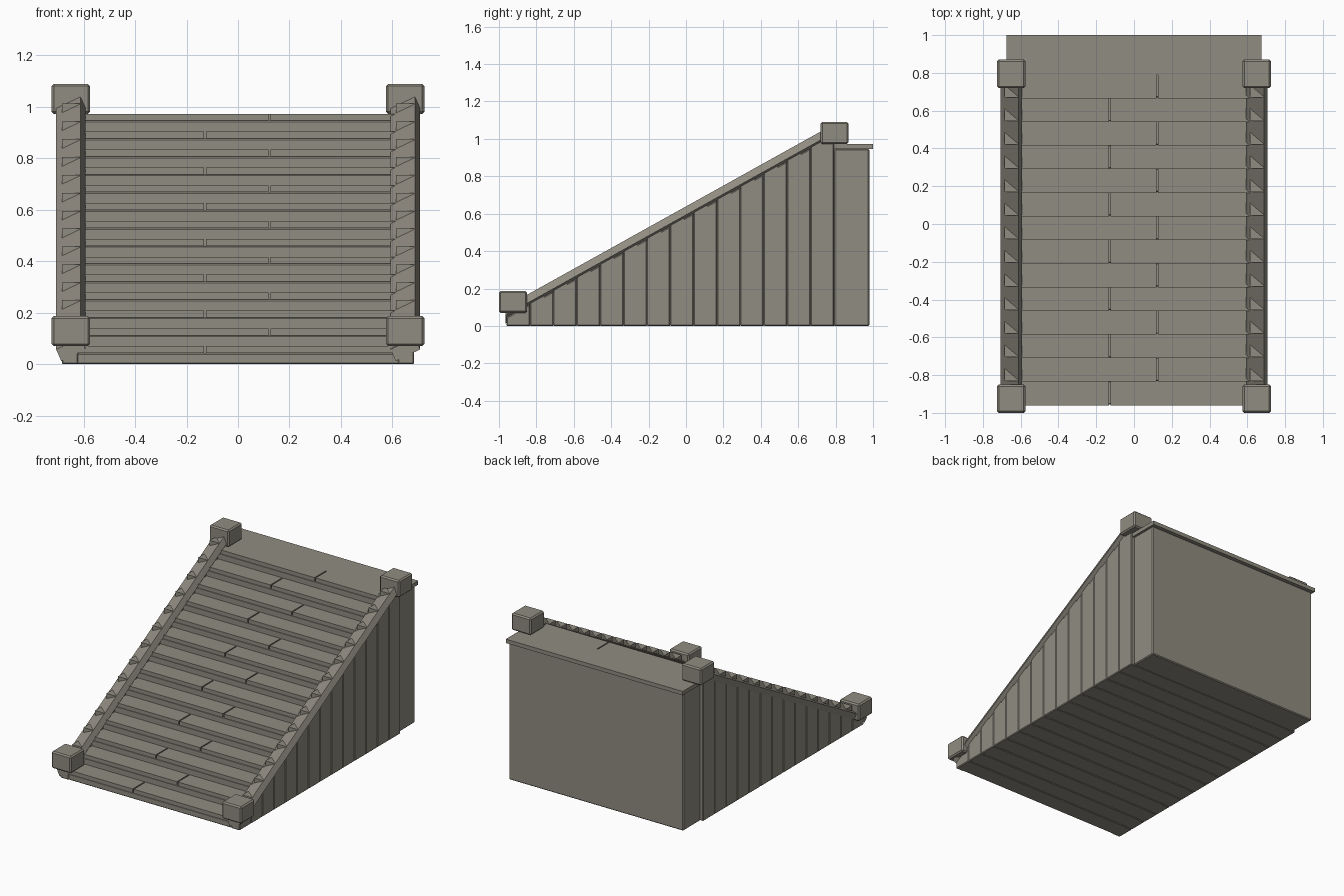
import bpy, bmesh

cube = bpy.data.objects.get("Cube")
if cube:
    bpy.data.objects.remove(cube, do_unlink=True)

stone = bpy.data.materials.new("grey_stone")
stone.use_nodes = True
COLOUR = (0.28, 0.262, 0.218, 1)
stone.diffuse_color = COLOUR
stone.node_tree.nodes["Principled BSDF"].inputs["Base Color"].default_value = COLOUR


def loft(name, start, end, bevel=0.0):
    """Solid between two matching end outlines."""
    bm = bmesh.new()
    a = [bm.verts.new(p) for p in start]
    b = [bm.verts.new(p) for p in end]
    bm.faces.new(a)
    bm.faces.new(b[::-1])
    n = len(a)
    for i in range(n):
        j = (i + 1) % n
        bm.faces.new((a[j], a[i], b[i], b[j]))
    bmesh.ops.recalc_face_normals(bm, faces=bm.faces[:])
    if bevel:
        bmesh.ops.bevel(bm, geom=bm.edges[:], offset=bevel, segments=1,
                        affect='EDGES', clamp_overlap=True)
    mesh = bpy.data.meshes.new(name)
    bm.to_mesh(mesh)
    bm.free()
    mesh.materials.append(stone)
    obj = bpy.data.objects.new(name, mesh)
    bpy.context.collection.objects.link(obj)
    return obj


def prism_x(name, x0, x1, profile, bevel=0.0):
    """Side profile of (y, z) points stretched across x."""
    return loft(name, [(x0, y, z) for y, z in profile],
                [(x1, y, z) for y, z in profile], bevel)


def box(name, x, y, z, bevel=0.0):
    profile = [(y[0], z[0]), (y[1], z[0]), (y[1], z[1]), (y[0], z[1])]
    return prism_x(name, x[0], x[1], profile, bevel)


STEPS = 14
RUN, RISE = 0.125, 0.0695
FRONT, FIRST_TOP = -0.96, 0.07
THICK = 0.027
SLOPE = RISE / RUN
HALF = 0.675
SIDES = (("right", -1), ("left", 1))


def ridge(y):
    """Height of the rail's upper edge."""
    return 0.639 + SLOPE * y


for k in range(STEPS):
    y0 = FRONT + RUN * k
    y1 = y0 + RUN
    top = FIRST_TOP + RISE * k
    under = top - THICK

    # Riser block and two tread planks with a staggered joint
    box(f"riser_block_{k}", (-0.64, 0.64), (y0 + 0.004, y1 + 0.004), (0, under), 0.005)
    joint = -0.128 if k % 2 == 0 else 0.122
    back = y1 + (0.02 if k < STEPS - 1 else 0)
    box(f"tread_right_{k}", (-HALF, joint - 0.004), (y0, back), (under, top))
    box(f"tread_left_{k}", (joint + 0.004, HALF), (y0, back), (under, top))

    for side, s in SIDES:
        # Side panel rising to the underside of the rail
        prism_x(f"{side}_side_panel_{k}", s * 0.62, s * 0.685,
                [(y0, 0), (y1, 0), (y1, ridge(y1) - 0.06), (y0, ridge(y0) - 0.06)], 0.005)
        # Square stub whose corner breaks through the rail
        if k:
            box(f"{side}_rail_stub_{k}", (s * 0.65 - 0.035, s * 0.65 + 0.035),
                (y0 + 0.005, y0 + 0.075), (under, top + 0.04))

# Landing slab and the block beneath it
landing_y = FRONT + RUN * STEPS
landing_z = FIRST_TOP + RISE * (STEPS - 1)
box("landing", (-HALF, HALF), (landing_y, 1.0), (landing_z - THICK, landing_z))
box("landing_block", (-0.665, 0.665), (landing_y, 0.98), (0, landing_z - THICK), 0.006)

# Tilted rails: both lean the same way
SECTION = [(0.038, 0), (0.058, -0.045), (-0.037, -0.09), (-0.057, -0.045)]
for side, s in SIDES:
    ends = [[(s * 0.65 + x, y, ridge(y) + z) for x, z in SECTION] for y in (-0.965, 0.79)]
    loft(f"{side}_rail", *ends)

    # Capping posts at both ends of the rail
    px = (s * 0.65 - 0.075, s * 0.65 + 0.075)
    box(f"{side}_lower_post", px, (-1.0, -0.85), (0.07, 0.187), 0.009)
    box(f"{side}_upper_post", px, (0.72, 0.87), (0.973, 1.09), 0.009)
